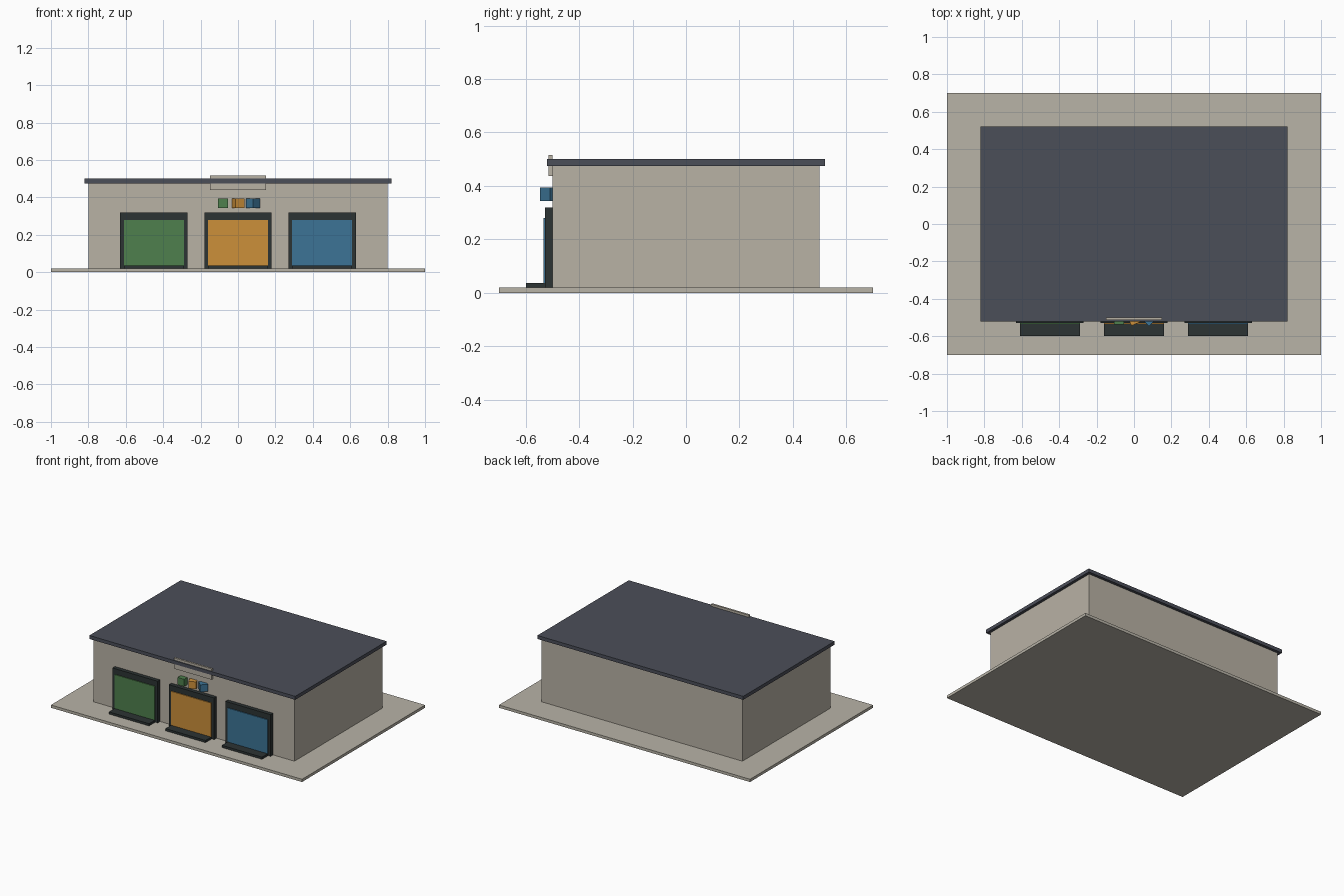
import bpy
from mathutils import Matrix

cube = bpy.data.objects.get("Cube")
if cube:
    bpy.data.objects.remove(cube, do_unlink=True)


def linear(c):
    c /= 255
    return c / 12.92 if c <= 0.04045 else ((c + 0.055) / 1.055) ** 2.4


def material(name, r, g, b):
    m = bpy.data.materials.new(name)
    m.use_nodes = True
    colour = (linear(r), linear(g), linear(b), 1)
    m.diffuse_color = colour
    m.node_tree.nodes["Principled BSDF"].inputs["Base Color"].default_value = colour
    return m


def box(name, mat, x, y, z, turn=0.0):
    """Box between (low, high) limits on each axis, turned about its own vertical axis."""
    limits = (x, y, z)
    centre = [(a + b) / 2 for a, b in limits]
    size = [b - a for a, b in limits]
    bpy.ops.mesh.primitive_cube_add(size=1, location=centre)
    o = bpy.context.object
    o.name = name
    o.data.transform(Matrix.Rotation(turn, 4, "Z") @ Matrix.Diagonal((*size, 1)))
    o.data.materials.append(mat)
    return o


concrete = material("concrete", 184, 179, 167)
wall = material("wall_beige", 185, 178, 165)
slate = material("roof_slate", 75, 78, 89)
dark = material("dark_trim", 44, 51, 51)
green = material("green", 78, 128, 77)
orange = material("orange", 204, 144, 58)
blue = material("blue", 60, 116, 150)

# Ground slab, building shell and overhanging roof
box("ground_slab", concrete, (-1, 1), (-0.7, 0.7), (0, 0.02))
box("building_walls", wall, (-0.8, 0.8), (-0.5, 0.5), (0.02, 0.48))
box("flat_roof", slate, (-0.82, 0.82), (-0.52, 0.52), (0.475, 0.5))

# Blank sign board behind the roof edge
box("sign_board", wall, (-0.15, 0.15), (-0.514, -0.5), (0.438, 0.516))

# Three coloured bays, each with a matching cube above the middle door
bays = (("green", green), ("orange", orange), ("blue", blue))
for i, (label, paint) in enumerate(bays):
    x = (i - 1) * 0.45
    box(label + "_door_frame", dark, (x - 0.18, x + 0.18), (-0.528, -0.49), (0.02, 0.32))
    box(label + "_door_panel", paint, (x - 0.16, x + 0.16), (-0.534, -0.5), (0.036, 0.28))
    box(label + "_door_step", dark, (x - 0.16, x + 0.16), (-0.598, -0.5), (0.02, 0.036))
    c = (i - 1) * 0.08
    box(label + "_sign_cube", paint, (c - 0.026, c + 0.026), (-0.536, -0.484),
        (0.343, 0.395), turn=i * 0.4)
